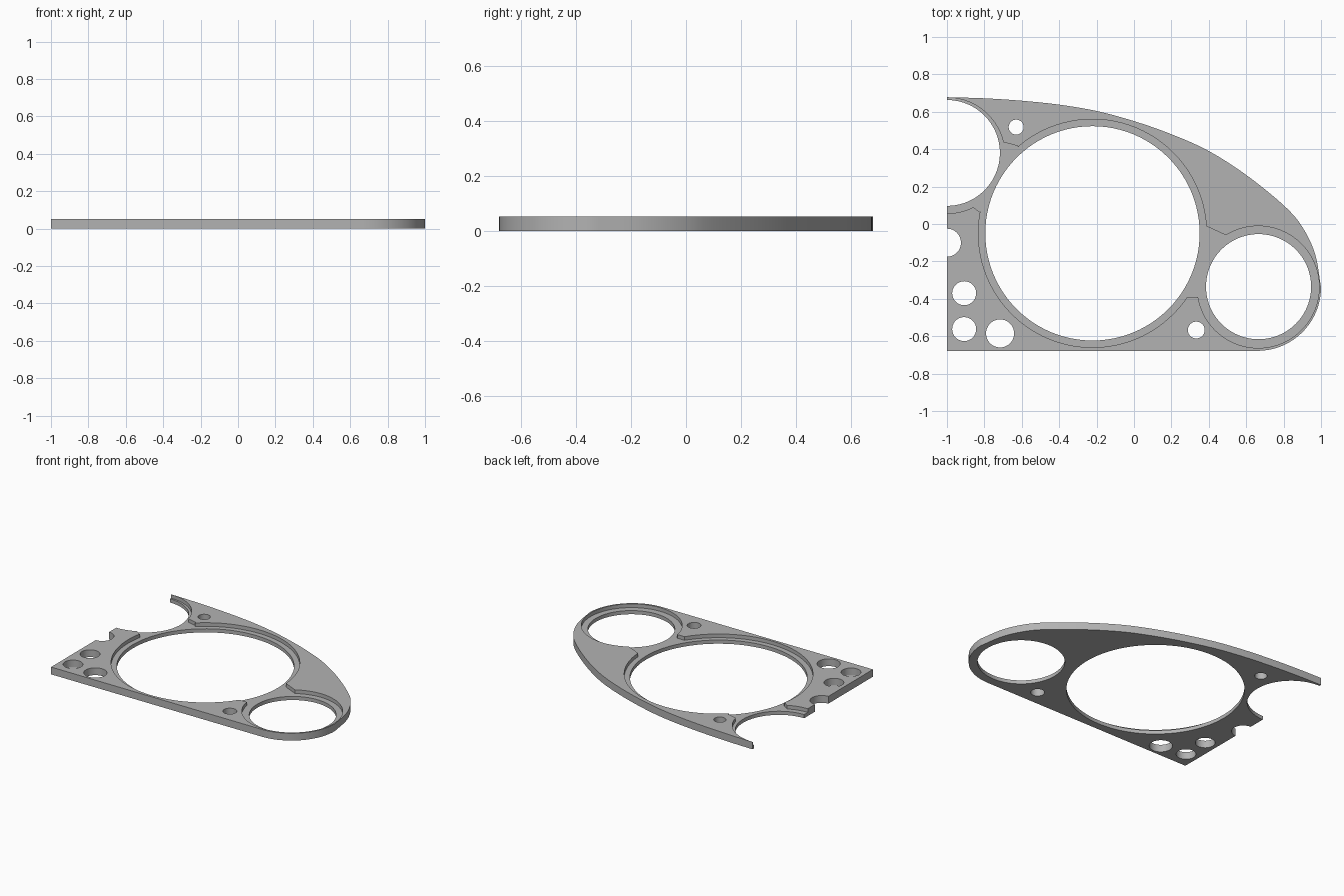
import bpy, bmesh, math
from mathutils import Vector

THICK, FLOOR = 0.052, 0.026

if "Cube" in bpy.data.objects:
    bpy.data.objects.remove(bpy.data.objects["Cube"])


def prism(name, pts, z0, z1):
    """Extrude a flat outline between two heights."""
    bm = bmesh.new()
    face = bm.faces.new([bm.verts.new((x, y, z0)) for x, y in pts])
    ext = bmesh.ops.extrude_face_region(bm, geom=[face])
    bmesh.ops.translate(bm, vec=(0, 0, z1 - z0),
                        verts=[v for v in ext["geom"] if isinstance(v, bmesh.types.BMVert)])
    bmesh.ops.recalc_face_normals(bm, faces=bm.faces)
    mesh = bpy.data.meshes.new(name)
    bm.to_mesh(mesh)
    bm.free()
    obj = bpy.data.objects.new(name, mesh)
    bpy.context.collection.objects.link(obj)
    return obj


def arc(x, y, r, start=0, end=360, steps=96):
    count = steps if end - start == 360 else steps + 1
    angles = [math.radians(start + (end - start) * i / steps) for i in range(count)]
    return [(x + r * math.cos(a), y + r * math.sin(a)) for a in angles]


def smooth_path(points, steps=8):
    """Pass a smooth line through the given points."""
    p = [Vector(q) for q in points]
    p = [2 * p[0] - p[1]] + p + [2 * p[-1] - p[-2]]
    out = []
    for a, b, c, d in zip(p, p[1:], p[2:], p[3:]):
        for i in range(steps):
            t = i / steps
            out.append(tuple(b + 0.5 * t * (c - a + t * (2 * a - 5 * b + 4 * c - d
                                                        + t * (3 * (b - c) + d - a)))))
    return out


def cut(target, pts, z0):
    cutter = prism("cutter", pts, z0, THICK + 0.1)
    cutter.hide_render = True
    mod = target.modifiers.new("cut", "BOOLEAN")
    mod.operation, mod.solver, mod.object = "DIFFERENCE", "EXACT", cutter
    bpy.context.view_layer.objects.active = target
    bpy.ops.object.modifier_apply(modifier=mod.name)
    bpy.data.objects.remove(cutter)


# Plate: straight base and side, round nose, sweeping upper edge
sweep = [(-1, .678), (-.8, .672), (-.6, .659), (-.4, .638), (-.2, .604), (0, .55), (.2, .48),
         (.4, .39), (.6, .262), (.8, .1), (.9, -.016), (.968, -.16), (1, -.338)]
nose = arc(.66, -.338, .34, 0, -90, 32)
plate = prism("bezel_plate", smooth_path(sweep) + nose + [(-1, -.678)], 0, THICK)

# Stepped recess: three round seats and the two channels joining them
for x, y, r in [(-.222, -.05, .61), (.664, -.337, .326), (-1, .366, .31)]:
    cut(plate, arc(x, y, r), FLOOR)
cut(plate, [(-.7, .438), (-.62, .417), (-.823, .064), (-.861, .09)], FLOOR)
cut(plate, [(.385, -.011), (.492, -.06), (.342, -.39), (.283, -.39)], FLOOR)

# Through holes: large openings, then small round holes
holes = [(-.222, -.05, .573), (.666, -.335, .281), (-1, .38, .283),
         (-1, -.1, .075), (-.908, -.37, .064), (-.908, -.562, .064),
         (-.716, -.585, .075), (-.63, .518, .04), (.333, -.567, .045)]
for x, y, r in holes:
    cut(plate, arc(x, y, r, steps=96 if r > .2 else 48), -0.1)

# Grey finish
grey = bpy.data.materials.new("plain_grey")
grey.use_nodes = True
grey.diffuse_color = (.45, .45, .45, 1)
grey.node_tree.nodes["Principled BSDF"].inputs["Base Color"].default_value = (.45, .45, .45, 1)
plate.data.materials.clear()
plate.data.materials.append(grey)
for poly in plate.data.polygons:
    poly.material_index = 0

bpy.ops.object.select_all(action="DESELECT")
plate.select_set(True)
bpy.context.view_layer.objects.active = plate
bpy.ops.object.shade_smooth_by_angle(angle=math.radians(30))
